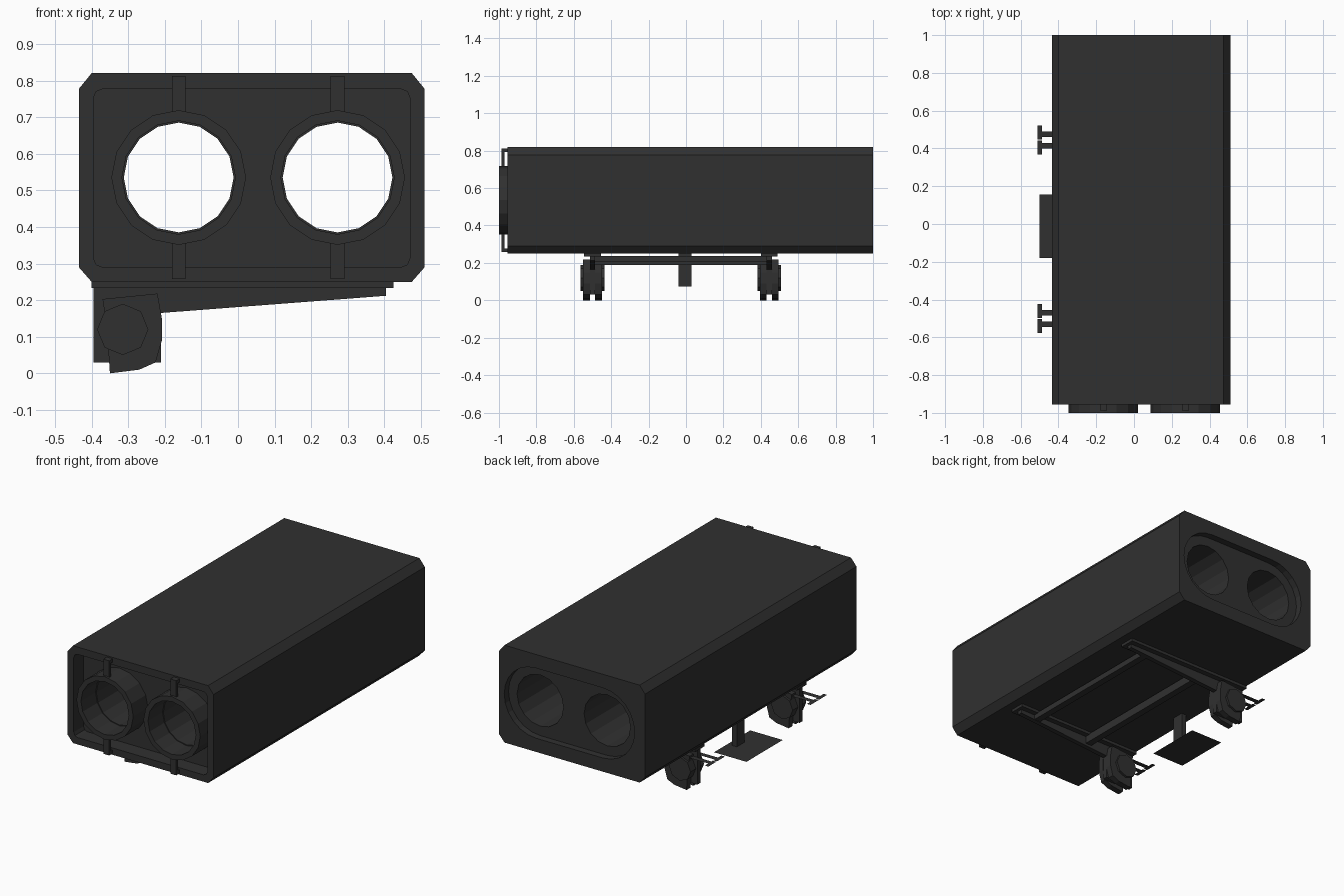
import bpy, bmesh, math

if "Cube" in bpy.data.objects:
    bpy.data.objects.remove(bpy.data.objects["Cube"])

mat = bpy.data.materials.new("charcoal")
mat.diffuse_color = (0.03, 0.03, 0.03, 1)
mat.use_nodes = True
mat.node_tree.nodes["Principled BSDF"].inputs["Base Color"].default_value = mat.diffuse_color


def finish(name, bm):
    bmesh.ops.recalc_face_normals(bm, faces=bm.faces[:])
    me = bpy.data.meshes.new(name)
    bm.to_mesh(me)
    bm.free()
    me.materials.append(mat)
    ob = bpy.data.objects.new(name, me)
    bpy.context.collection.objects.link(ob)
    return ob


def prism(name, pts, y0, y1):
    """Extrude an (x, z) outline along y."""
    bm = bmesh.new()
    f = bm.faces.new([bm.verts.new((x, y0, z)) for x, z in pts])
    r = bmesh.ops.extrude_face_region(bm, geom=[f])
    for v in r["geom"]:
        if isinstance(v, bmesh.types.BMVert):
            v.co.y = y1
    return finish(name, bm)


def box(name, x0, x1, y0, y1, z0, z1):
    return prism(name, [(x0, z0), (x1, z0), (x1, z1), (x0, z1)], y0, y1)


def plane(name, x0, x1, y0, y1, z):
    bm = bmesh.new()
    bm.faces.new([bm.verts.new((x, y, z)) for x, y in
                  ((x0, y0), (x1, y0), (x1, y1), (x0, y1))])
    return finish(name, bm)


def circle(cx, cz, r, n=16, start=0.0, sweep=2 * math.pi, closed=True):
    steps = n if closed else n + 1
    return [(cx + r * math.cos(start + sweep * i / n),
             cz + r * math.sin(start + sweep * i / n)) for i in range(steps)]


def rounded_rect(x0, x1, z0, z1, r, n):
    pts = []
    for i, (cx, cz) in enumerate(((x1 - r, z1 - r), (x0 + r, z1 - r),
                                  (x0 + r, z0 + r), (x1 - r, z0 + r))):
        pts += circle(cx, cz, r, n, i * math.pi / 2, math.pi / 2, False)
    return pts


def cut(target, cutter):
    cutter.hide_render = True
    m = target.modifiers.new("cut", "BOOLEAN")
    m.operation, m.solver, m.object = "DIFFERENCE", "EXACT", cutter
    bpy.context.view_layer.update()
    ev = target.evaluated_get(bpy.context.evaluated_depsgraph_get())
    me = bpy.data.meshes.new_from_object(ev)
    target.modifiers.clear()
    target.data = me
    bpy.data.objects.remove(cutter)


def annulus(name, cx, cz, r_in, r_out, y0, y1, n=16):
    bm = bmesh.new()
    rings = [[bm.verts.new((x, y, z)) for x, z in circle(cx, cz, r, n)]
             for r, y in ((r_in, y0), (r_out, y0), (r_out, y1), (r_in, y1))]
    for k in range(4):
        a, b = rings[k], rings[(k + 1) % 4]
        for i in range(n):
            j = (i + 1) % n
            bm.faces.new((a[i], a[j], b[j], b[i]))
    return finish(name, bm)


TUBES, CZ = (-0.162, 0.272), 0.535

# Main housing with bevelled long edges
body = prism("housing", [(-0.40, 0.25), (0.475, 0.25), (0.51, 0.29), (0.51, 0.777),
                         (0.475, 0.82), (-0.40, 0.82), (-0.435, 0.777), (-0.435, 0.29)],
             -0.955, 1.0)
# Front recess, rear slot recess, through bores
cut(body, prism("front_cutter", rounded_rect(-0.395, 0.47, 0.29, 0.777, 0.025, 2), -1.1, -0.865))
slot = rounded_rect(TUBES[0] - 0.205, TUBES[1] + 0.205, CZ - 0.205, CZ + 0.205, 0.2049, 6)
cut(body, prism("rear_cutter", slot, 0.96, 1.1))
for cx in TUBES:
    cut(body, prism("bore_cutter", circle(cx, CZ, 0.15), -1.2, 1.2))

# Front collars with bent straps above and below
for i, cx in enumerate(TUBES):
    annulus(f"collar_{i}", cx, CZ, 0.155, 0.184, -1.0, -0.86)
    for s, label in ((1, "upper"), (-1, "lower")):
        strap = [(-0.987, 0.175), (-0.97, 0.175), (-0.97, 0.257), (-0.95, 0.257),
                 (-0.95, 0.277), (-0.987, 0.277)]
        bm = bmesh.new()
        ends = [[bm.verts.new((cx + dx, y, CZ + s * z)) for y, z in strap]
                for dx in (-0.019, 0.019)]
        for e in ends:
            bm.faces.new(e)
        for k in range(6):
            j = (k + 1) % 6
            bm.faces.new((ends[0][k], ends[0][j], ends[1][j], ends[1][k]))
        finish(f"{label}_strap_{i}", bm)

# Mounting arms with clamps and side levers
ARM = [(-0.395, 0.238), (0.405, 0.238), (0.405, 0.212), (-0.21, 0.165),
       (-0.21, 0.03), (-0.395, 0.03)]
CLAMP = [(-0.37, 0.203), (-0.22, 0.218), (-0.208, 0.15), (-0.208, 0.09), (-0.225, 0.03),
         (-0.27, 0.01), (-0.35, 0.0), (-0.358, 0.12)]
for i, cy in enumerate((-0.5, 0.445)):
    box(f"arm_base_{i}", -0.40, 0.425, cy - 0.045, cy + 0.045, 0.233, 0.252)
    prism(f"arm_{i}", ARM, cy - 0.014, cy + 0.014)
    prism(f"clamp_disc_{i}", circle(-0.315, 0.12, 0.07, 8), cy - 0.063, cy + 0.063)
    for s in (-1, 1):
        a, b = sorted((cy + s * 0.014, cy + s * 0.05))
        prism(f"clamp_plate_{i}_{s}", CLAMP, a, b)
        ly = cy + s * 0.04
        plane(f"lever_grip_{i}_{s}", -0.51, -0.487, ly - 0.037, ly + 0.037, 0.19)
        sy = cy + s * 0.03
        plane(f"lever_stem_{i}_{s}", -0.487, -0.33, sy - 0.015, sy + 0.015, 0.19)

# Rails joining the arms
box("inner_rail", -0.10, -0.06, -0.5, 0.445, 0.19, 0.238)
box("outer_rail", 0.27, 0.31, -0.5, 0.445, 0.205, 0.238)

# Centre post and flat paddle
box("paddle_post", -0.35, -0.32, -0.04, 0.03, 0.075, 0.252)
plane("paddle", -0.50, -0.29, -0.18, 0.155, 0.075)
